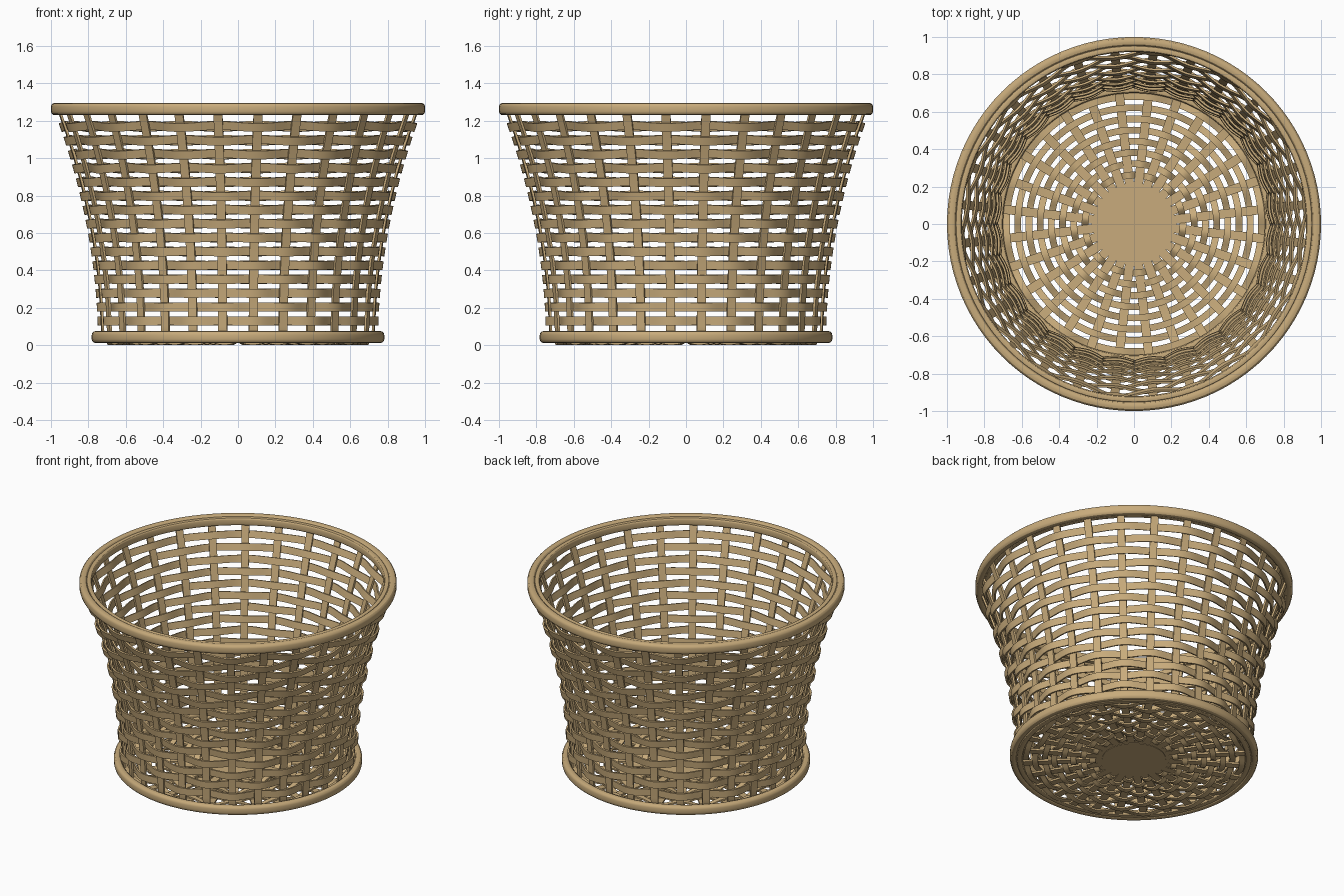
import bpy, bmesh, math
from mathutils import Vector

if "Cube" in bpy.data.objects:
    bpy.data.objects.remove(bpy.data.objects["Cube"])

N = 28            # number of stakes
ROWS = 15         # woven rows on the wall
mat = bpy.data.materials.new("tan wicker")
mat.diffuse_color = (0.58, 0.41, 0.20, 1)
mat.use_nodes = True
mat.node_tree.nodes["Principled BSDF"].inputs["Base Color"].default_value = mat.diffuse_color


def wall_r(z):
    return 0.728 + 0.149 * z * z


def finish(name, bm, angle=40):
    bmesh.ops.recalc_face_normals(bm, faces=bm.faces)
    me = bpy.data.meshes.new(name)
    bm.to_mesh(me)
    bm.free()
    me.materials.append(mat)
    ob = bpy.data.objects.new(name, me)
    bpy.context.collection.objects.link(ob)
    bpy.ops.object.select_all(action='DESELECT')
    ob.select_set(True)
    bpy.context.view_layer.objects.active = ob
    bpy.ops.object.shade_smooth_by_angle(angle=math.radians(angle))
    return ob


def loft(bm, sections, closed):
    rings = [[bm.verts.new(p) for p in s] for s in sections]
    m = len(rings[0])
    for i in range(len(rings) - (0 if closed else 1)):
        a, b = rings[i], rings[(i + 1) % len(rings)]
        for j in range(m):
            k = (j + 1) % m
            bm.faces.new((a[j], a[k], b[k], b[j]))
    if not closed:
        bm.faces.new(rings[0])
        bm.faces.new(rings[-1][::-1])


def polar(r, t, z):
    return Vector((r * math.cos(t), r * math.sin(t), z))


def woven_ring(bm, r, z, nr, nz, width, thick, amp, phase, steps):
    """Flat strip round the axis, waving along the surface normal (nr, nz)."""
    secs = []
    count = N * steps
    for i in range(count):
        t = 2 * math.pi * i / count
        w = amp * phase * math.sin(N / 2 * t)
        s = []
        for u, v in ((-1, -1), (1, -1), (1, 1), (-1, 1)):
            d = w + v * thick / 2
            e = u * width / 2
            s.append(polar(r + nr * d - nz * e, t, z + nz * d + nr * e))
        secs.append(s)
    loft(bm, secs, True)


def turned_ring(name, profile, seg=96):
    bm = bmesh.new()
    loft(bm, [[polar(r, 2 * math.pi * i / seg, z) for r, z in profile]
              for i in range(seg)], True)
    return finish(name, bm, 30)


def rounded(r0, r1, z0, z1, c):
    pts = []
    for cx, cz, a0 in ((r1 - c, z0 + c, -90), (r1 - c, z1 - c, 0),
                       (r0 + c, z1 - c, 90), (r0 + c, z0 + c, 180)):
        for k in range(4):
            a = math.radians(a0 + 30 * k)
            pts.append((cx + c * math.cos(a), cz + c * math.sin(a)))
    return pts


# Woven rows on the flared wall
bm = bmesh.new()
for i in range(ROWS):
    z = 0.13 + i * 0.0743
    slope = 0.298 * z
    ln = math.hypot(1, slope)
    woven_ring(bm, wall_r(z) + 0.002, z, 1 / ln, -slope / ln, 0.047, 0.011,
               0.017, 1 if i % 2 else -1, 8)
finish("wall_weave", bm)

# Woven rings in the floor
bm = bmesh.new()
for i in range(8):
    woven_ring(bm, 0.262 + i * 0.06, 0.022, 0, 1, 0.036, 0.010, 0.016,
               1 if i % 2 else -1, 6)
finish("floor_weave", bm)

# Stakes: radial floor spokes that bend up and follow the wall
path = [(0.12, 0.022), (0.4, 0.022), (0.69, 0.022), (0.715, 0.030),
        (0.727, 0.055)]
path += [(wall_r(z), z) for z in [0.1 + 0.115 * k for k in range(11)]]
bm = bmesh.new()
for k in range(N):
    t = (k + 0.5) * 2 * math.pi / N
    side = Vector((-math.sin(t), math.cos(t), 0)) * 0.024
    secs = []
    for i, (r, z) in enumerate(path):
        a, b = path[max(i - 1, 0)], path[min(i + 1, len(path) - 1)]
        dr, dz = b[0] - a[0], b[1] - a[1]
        ln = math.hypot(dr, dz)
        nr, nz = dz / ln * 0.006, -dr / ln * 0.006
        p, q = polar(r + nr, t, z + nz), polar(r - nr, t, z - nz)
        secs.append([p - side, p + side, q + side, q - side])
    loft(bm, secs, False)
finish("stakes", bm)

# Floor centre disc
bm = bmesh.new()
bmesh.ops.create_cone(bm, cap_ends=True, segments=64, radius1=0.2,
                      radius2=0.2, depth=0.018)
bmesh.ops.translate(bm, verts=bm.verts, vec=(0, 0, 0.022))
finish("floor_disc", bm)

# Rim bands and foot ring
turned_ring("rim_outer_band", rounded(0.950, 1.0, 1.230, 1.295, 0.02))
turned_ring("rim_inner_band", rounded(0.920, 0.956, 1.235, 1.288, 0.012))
turned_ring("foot_ring", rounded(0.735, 0.782, 0.012, 0.075, 0.02))
turned_ring("foot_inner_band", rounded(0.700, 0.742, 0.012, 0.055, 0.012))
